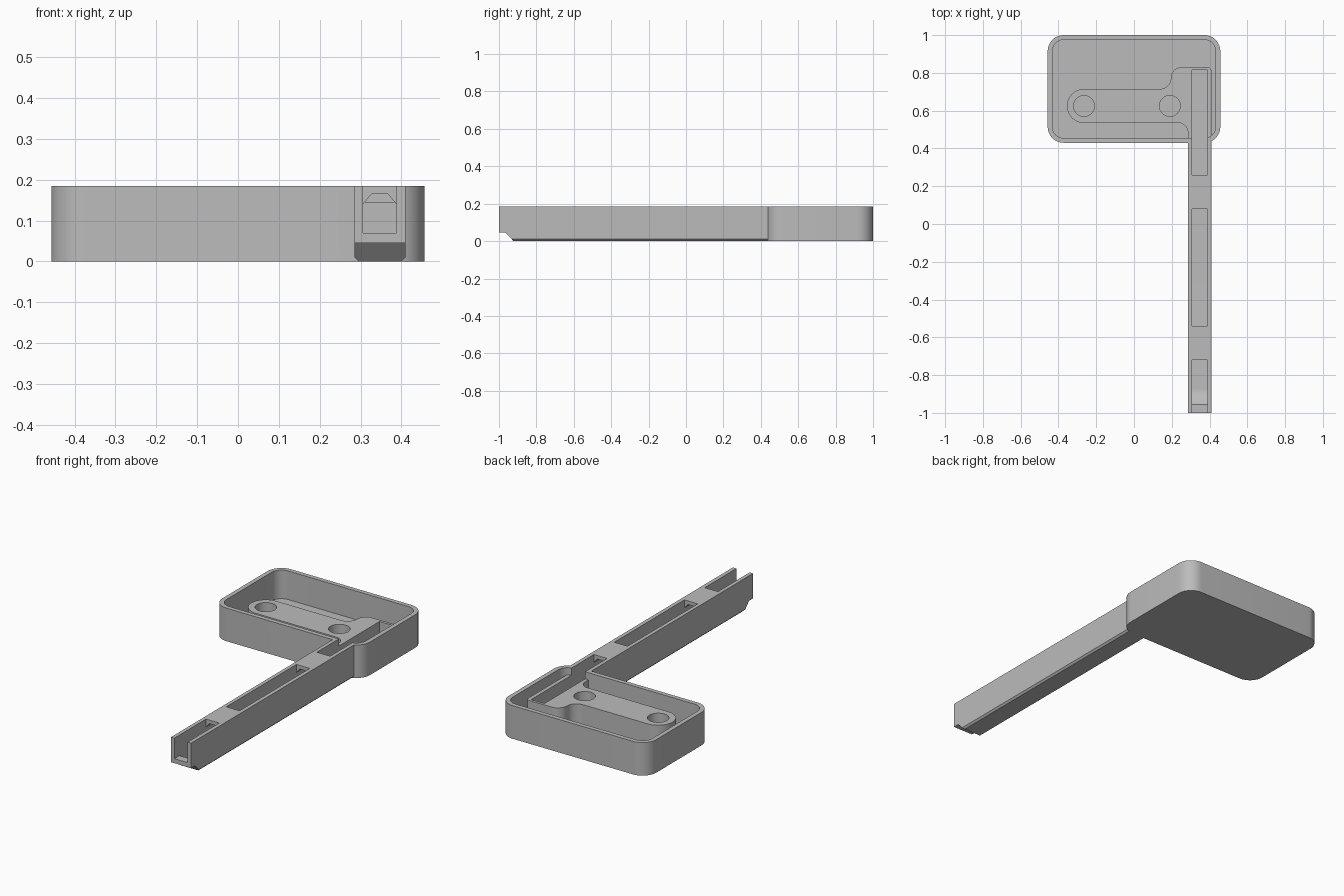
import bpy, bmesh, math
from mathutils import Vector

old = bpy.data.objects.get("Cube")
if old:
    bpy.data.objects.remove(old, do_unlink=True)

grey = bpy.data.materials.new("plain_grey")
grey.use_nodes = True
colour = (0.5, 0.5, 0.5, 1)
grey.diffuse_color = colour
grey.node_tree.nodes["Principled BSDF"].inputs["Base Color"].default_value = colour

HEIGHT, FLOOR, BOSS_TOP = 0.185, 0.025, 0.145
ARM = (0.285, 0.41)
SLOT = (0.306, 0.388)
AXES = {"x": lambda u, v, w: (w, u, v),
        "y": lambda u, v, w: (u, w, v),
        "z": lambda u, v, w: (u, v, w)}


def rounded(corners, steps=12):
    """Outline with right-angled corners (u, v, radius) turned into arcs."""
    out = []
    for i, (u, v, r) in enumerate(corners):
        p = Vector((u, v))
        if r == 0:
            out.append(p)
            continue
        a = (Vector(corners[i - 1][:2]) - p).normalized()
        b = (Vector(corners[(i + 1) % len(corners)][:2]) - p).normalized()
        c = p + (a + b) * r
        for k in range(steps + 1):
            t = math.pi / 2 * k / steps
            out.append(c - r * (b * math.cos(t) + a * math.sin(t)))
    return out


def rect(u0, u1, v0, v1, r=0):
    return rounded([(u0, v0, r), (u1, v0, r), (u1, v1, r), (u0, v1, r)])


def prism(name, outline, lo, hi, axis="z"):
    """Extrude a closed outline along one axis."""
    bm = bmesh.new()
    rings = [[bm.verts.new(AXES[axis](u, v, w)) for u, v in outline] for w in (lo, hi)]
    n = len(outline)
    for ring in rings:
        bm.faces.new(ring)
    for i in range(n):
        j = (i + 1) % n
        bm.faces.new((rings[0][i], rings[0][j], rings[1][j], rings[1][i]))
    bmesh.ops.recalc_face_normals(bm, faces=bm.faces)
    mesh = bpy.data.meshes.new(name)
    bm.to_mesh(mesh)
    bm.free()
    mesh.materials.append(grey)
    ob = bpy.data.objects.new(name, mesh)
    bpy.context.collection.objects.link(ob)
    return ob


def combine(target, other, operation):
    """Apply a boolean and discard the helper."""
    mod = target.modifiers.new("bool", "BOOLEAN")
    mod.operation, mod.object, mod.solver = operation, other, "EXACT"
    bpy.context.view_layer.objects.active = target
    bpy.ops.object.modifier_apply(modifier=mod.name)
    bpy.data.objects.remove(other, do_unlink=True)


# Open tray with rounded corners
tray = prism("tray_with_arm", rect(-0.457, 0.457, 0.43, 1, 0.085), 0, HEIGHT)
combine(tray, prism("cavity", rect(-0.432, 0.432, 0.455, 0.975, 0.06), FLOOR, 0.3), "DIFFERENCE")

# Raised mounting boss that carries the arm inside the tray
boss = prism("boss", rounded([
    (-0.355, 0.535, 0.0899), (ARM[0], 0.535, 0.05), (ARM[0], 0.45, 0), (ARM[1], 0.45, 0),
    (ARM[1], 0.83, 0.02), (0.195, 0.83, 0.057), (0.195, 0.715, 0.057),
    (-0.355, 0.715, 0.0899)]), 0.012, BOSS_TOP)
combine(tray, boss, "UNION")

# Long arm: side profile with a raised nose, trimmed by a chamfered section
arm = prism("arm", [(-1, 0.045), (-0.965, 0.045), (-0.922, 0), (0.455, 0),
                    (0.455, HEIGHT), (-1, HEIGHT)], *ARM, "x")
c = 0.01
section = [(ARM[0] + c, 0), (ARM[1] - c, 0), (ARM[1], c), (ARM[1], 0.3),
           (ARM[0], 0.3), (ARM[0], c)]
combine(arm, prism("section", section, -1.1, 0.6, "y"), "INTERSECT")
combine(tray, arm, "UNION")

# Channel through the arm, its floor curving up to the nose
curve = [(-0.955 + 0.085 * k / 10, FLOOR + 0.045 * (1 - k / 10) ** 2) for k in range(11)]
channel = [(-1.1, 0.07)] + curve + [(0.815, FLOOR), (0.815, 0.141), (-1.1, 0.141)]
combine(tray, prism("channel", channel, *SLOT, "x"), "DIFFERENCE")

# Chamfered roof of the covered stretches
roof = [(SLOT[0], 0.14), (SLOT[1], 0.14), (SLOT[1] - 0.021, 0.165), (SLOT[0] + 0.021, 0.165)]
combine(tray, prism("roof", roof, -1.1, 0.815, "y"), "DIFFERENCE")

# Open windows along the top of the arm
for y0, y1 in ((-1.1, -0.72), (-0.54, 0.08), (0.26, 0.815)):
    combine(tray, prism("window", rect(*SLOT, y0, y1), 0.12, 0.3), "DIFFERENCE")

# Two round screw holes in the boss
for x in (-0.265, 0.19):
    r = 0.055
    ring = [(x + r * math.cos(math.tau * k / 48), 0.625 + r * math.sin(math.tau * k / 48))
            for k in range(48)]
    combine(tray, prism("hole", ring, FLOOR, 0.3), "DIFFERENCE")

bpy.ops.object.select_all(action="DESELECT")
tray.select_set(True)
bpy.context.view_layer.objects.active = tray
bpy.ops.object.shade_smooth_by_angle(angle=math.radians(30))
